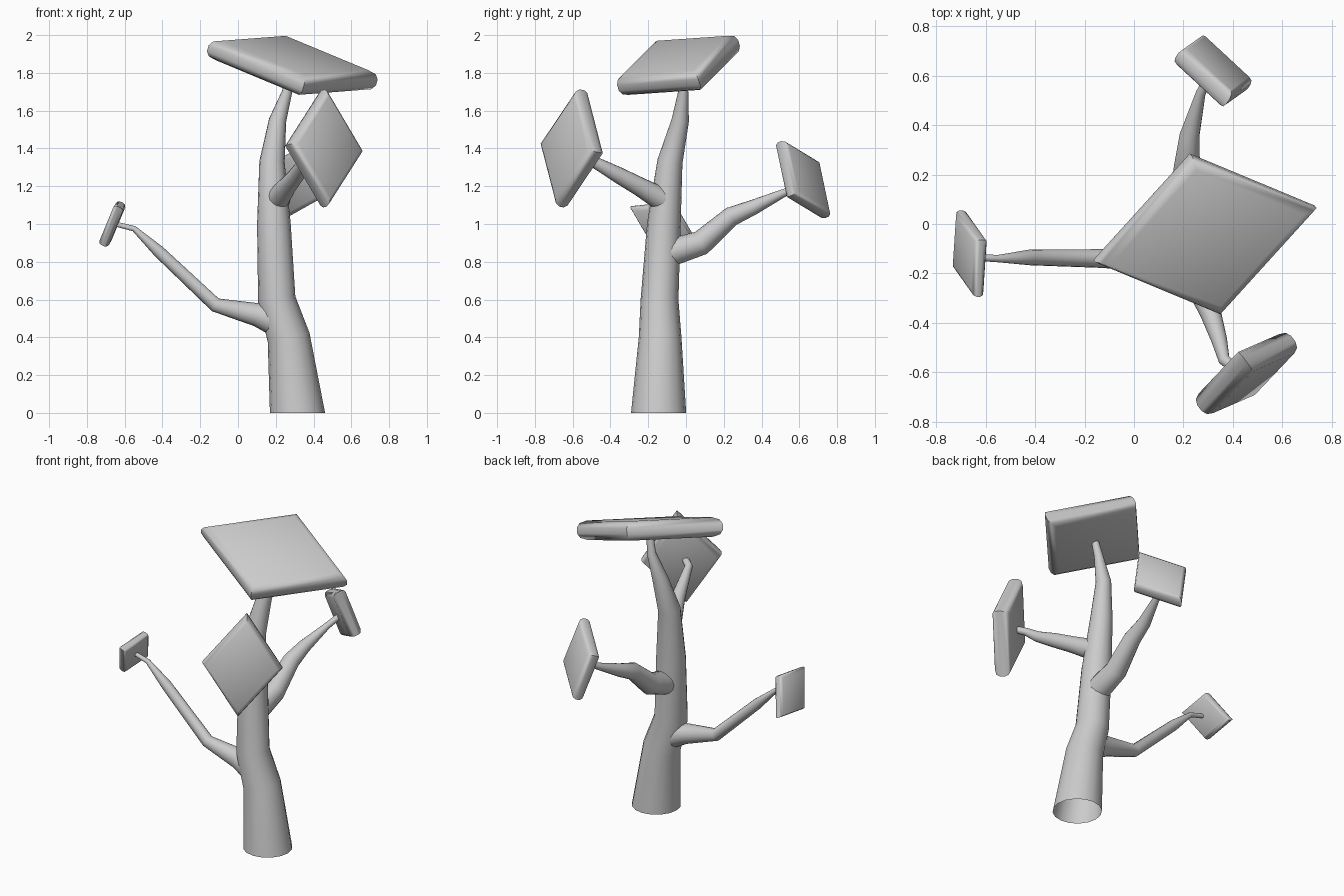
import bpy, bmesh, math
from mathutils import Vector

if "Cube" in bpy.data.objects:
    bpy.data.objects.remove(bpy.data.objects["Cube"])


def finish(name, bm, angle):
    bmesh.ops.recalc_face_normals(bm, faces=bm.faces)
    me = bpy.data.meshes.new(name)
    bm.to_mesh(me)
    bm.free()
    ob = bpy.data.objects.new(name, me)
    bpy.context.collection.objects.link(ob)
    bpy.ops.object.select_all(action='DESELECT')
    ob.select_set(True)
    bpy.context.view_layer.objects.active = ob
    bpy.ops.object.shade_smooth_by_angle(angle=math.radians(angle))
    return ob


def bridge(bm, rings):
    for a, b in zip(rings, rings[1:]):
        n = len(a)
        for i in range(n):
            bm.faces.new((a[i], a[(i + 1) % n], b[(i + 1) % n], b[i]))


def limb(name, path, flat_base=False, sides=16):
    """Tapered tube through (x, y, z, radius) points; only the tip is capped."""
    bm = bmesh.new()
    pts = [Vector(p[:3]) for p in path]
    rings, prev, u = [], None, None
    for i, p in enumerate(pts):
        t_in = (p - pts[max(i - 1, 0)]).normalized()
        t_out = (pts[min(i + 1, len(pts) - 1)] - p).normalized()
        t = (t_in + t_out).normalized()
        if flat_base and i == 0:
            t = Vector((0, 0, 1))
        if u is None:
            u = t.orthogonal().normalized()
        else:
            u = prev.rotation_difference(t) @ u
        v, prev = t.cross(u), t
        r = path[i][3]
        rings.append([bm.verts.new(p + r * (math.cos(a) * u + math.sin(a) * v))
                      for a in (math.tau * k / sides for k in range(sides))])
    bridge(bm, rings)
    bm.faces.new(rings[-1])
    return finish(name, bm, 60)


def slab(name, a, b, d, thick):
    """Leaning four-sided plate with rounded rim, from three of its corners."""
    a, b, d = Vector(a), Vector(b), Vector(d)
    corners = [a, b, b + d - a, d]
    mid = (b + d) / 2
    n = (b - a).cross(d - a).normalized()
    bm = bmesh.new()
    rings = []
    for s, h in ((.86, -.5), (.96, -.38), (1, -.15), (1, .15), (.96, .38), (.86, .5)):
        rings.append([bm.verts.new(mid + (c - mid) * s + n * h * thick) for c in corners])
    bridge(bm, rings)
    bm.faces.new(rings[0])
    bm.faces.new(rings[-1])
    return finish(name, bm, 50)


# Trunk, open at the bottom
limb("trunk", [(.315, -.145, 0, .146), (.268, -.137, .4, .113), (.205, -.14, .6, .1),
               (.19, -.117, 1.0, .089), (.18, -.085, 1.33, .067),
               (.21, -.03, 1.55, .046), (.26, -.015, 1.7, .027),
               (.28, -.03, 1.82, .02)], flat_base=True)

# Branches
limb("left_branch", [(.2, -.14, .49, .085), (.1, -.14, .52, .062), (-.12, -.14, .572, .038),
                     (-.42, -.135, .855, .032), (-.55, -.14, .975, .015),
                     (-.65, -.135, 1.0, .013)])
limb("front_branch", [(.2, -.11, 1.12, .065), (.26, -.25, 1.2, .05), (.31, -.36, 1.26, .043),
                      (.345, -.47, 1.32, .032), (.365, -.55, 1.38, .024),
                      (.43, -.6, 1.4, .02)])
limb("back_branch", [(.2, -.11, .84, .075), (.205, .08, .9, .066), (.215, .24, 1.04, .052),
                     (.225, .36, 1.09, .04), (.27, .53, 1.17, .02), (.31, .61, 1.22, .018)])

# Foliage plates
slab("crown_plate", (-.16, -.15, 1.93), (.23, .28, 1.96), (.345, -.36, 1.72), .115)
slab("front_plate", (.45, -.55, 1.71), (.265, -.745, 1.42), (.645, -.465, 1.38), .1)
slab("back_plate", (.26, .745, 1.035), (.465, .555, 1.15), (.175, .685, 1.32), .08)
slab("left_plate", (-.63, -.295, 1.09), (-.615, -.065, 1.115), (-.715, -.175, .885), .055)
